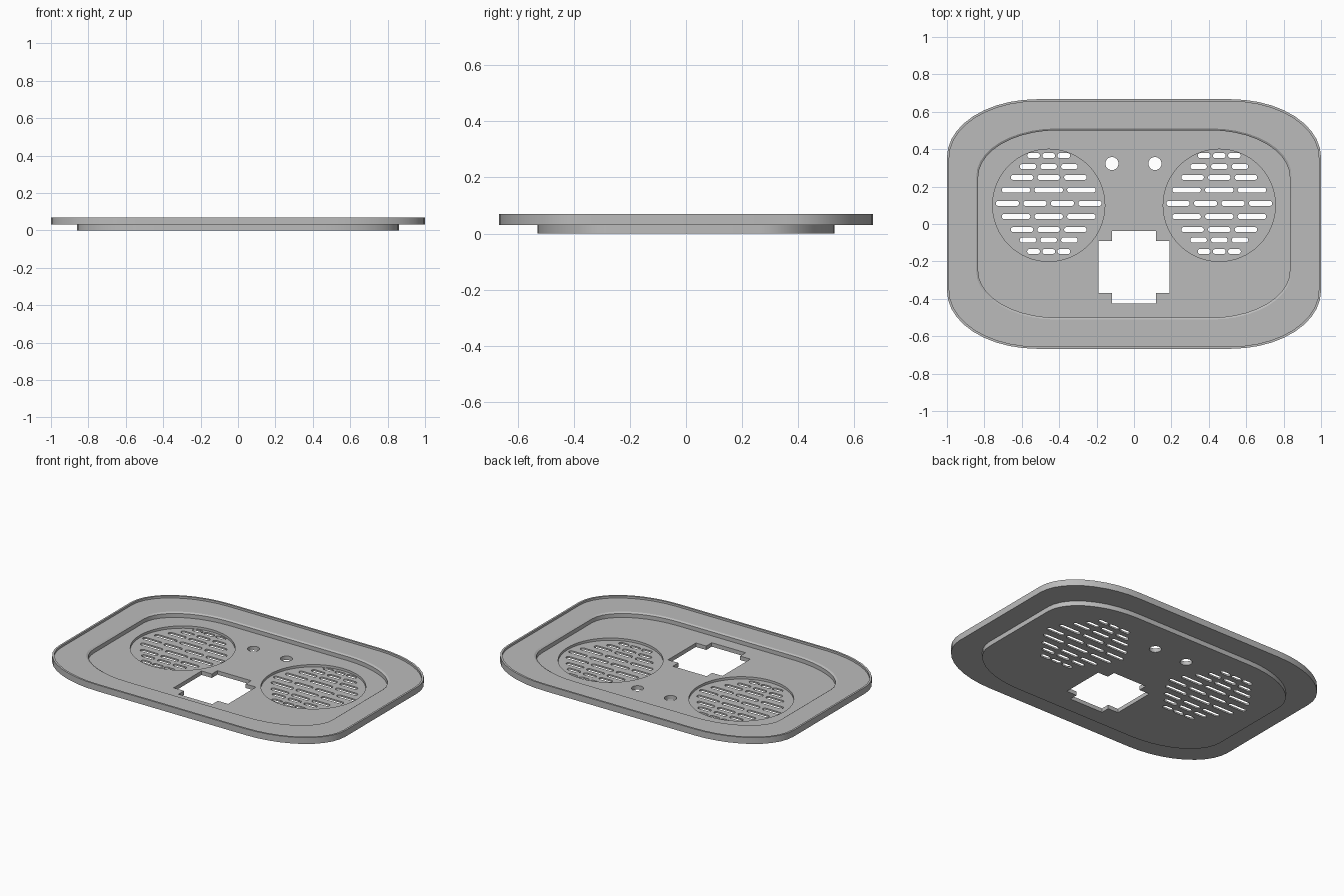
import bpy, bmesh
from math import sin, cos, pi, radians

if "Cube" in bpy.data.objects:
    bpy.data.objects.remove(bpy.data.objects["Cube"])

grey = bpy.data.materials.new("plain_grey")
grey.use_nodes = True
colour = (0.5, 0.5, 0.5, 1)
grey.diffuse_color = colour
grey.node_tree.nodes["Principled BSDF"].inputs["Base Color"].default_value = colour


def rounded(hx, hy, rx, ry, n=10, cx=0, cy=0):
    """Rounded rectangle outline with elliptical corners."""
    pts = []
    for k, (sx, sy) in enumerate([(1, 1), (-1, 1), (-1, -1), (1, -1)]):
        for i in range(n + 1):
            a = (k + i / n) * pi / 2
            pts.append((cx + sx * (hx - rx) + rx * cos(a),
                        cy + sy * (hy - ry) + ry * sin(a)))
    return pts


def circle(cx, cy, r, n):
    return [(cx + r * cos(2 * pi * i / n), cy + r * sin(2 * pi * i / n)) for i in range(n)]


def loft(bm, rings):
    """Closed solid through a list of (outline, height) rings."""
    loops = [[bm.verts.new((x, y, z)) for x, y in pts] for pts, z in rings]
    for a, b in zip(loops, loops[1:]):
        for i in range(len(a)):
            j = (i + 1) % len(a)
            bm.faces.new((a[i], a[j], b[j], b[i]))
    bm.faces.new(loops[0][::-1])
    bm.faces.new(loops[-1])


def make(name, solids):
    bm = bmesh.new()
    for rings in solids:
        loft(bm, rings)
    bmesh.ops.recalc_face_normals(bm, faces=bm.faces)
    mesh = bpy.data.meshes.new(name)
    bm.to_mesh(mesh)
    bm.free()
    mesh.materials.append(grey)
    ob = bpy.data.objects.new(name, mesh)
    bpy.context.collection.objects.link(ob)
    return ob


def prism(pts, z0, z1):
    return [(pts, z0), (pts, z1)]


# Tray body: underside step, outer rim, thin lip, ledge and sunken floor
under = rounded(0.86, 0.53, 0.44, 0.27)
outer = rounded(1.0, 0.667, 0.48, 0.31)
lip = rounded(0.988, 0.655, 0.47, 0.30)
pocket_top = rounded(0.843, 0.511, 0.43, 0.255)
pocket_low = rounded(0.833, 0.501, 0.425, 0.25)
body = make("tray_panel", [[
    (under, 0), (under, 0.03), (outer, 0.03), (outer, 0.07), (lip, 0.07),
    (lip, 0.057), (pocket_top, 0.057), (pocket_low, 0.05), (pocket_low, 0.025)]])

# Round grille recesses
grille_x, grille_y, floor_z = 0.456, 0.10, 0.01
recess = make("recess_cutter", [
    prism(circle(s * grille_x, grille_y, 0.30, 64), floor_z, 0.045) for s in (-1, 1)])

# Grille slots: (height, half span of row, number of slots)
rows = [(0.366, 0.115, 3), (0.307, 0.155, 3), (0.249, 0.203, 3), (0.182, 0.251, 3),
        (0.11, 0.283, 4), (0.04, 0.251, 3), (-0.03, 0.203, 3), (-0.086, 0.155, 3),
        (-0.147, 0.115, 3)]
holes = []
for s in (-1, 1):
    for y, span, count in rows:
        gap = 0.012 if span < 0.12 else 0.022
        half = (2 * span - gap * (count - 1)) / count / 2
        for i in range(count):
            x = s * grille_x - span + half + i * (2 * half + gap)
            holes.append(prism(rounded(half, 0.0135, 0.0134, 0.0134, 4, x, y), -0.05, 0.1))
    # Small round hole
    holes.append(prism(circle(s * 0.115 - 0.003, 0.323, 0.035, 32), -0.05, 0.1))

# Cross-shaped opening
ax, bx, ay, by, mid = 0.19, 0.118, 0.139, 0.194, -0.231
quarter = [(ax, ay), (bx, ay), (bx, by)]
cross = quarter + [(-x, y) for x, y in quarter[::-1]]
cross += [(-x, -y) for x, y in cross]
holes.append(prism([(x, y + mid) for x, y in cross], -0.05, 0.1))
through = make("hole_cutter", holes)

# Cut the recesses and openings
bpy.ops.object.select_all(action='DESELECT')
bpy.context.view_layer.objects.active = body
body.select_set(True)
for cutter in (recess, through):
    cutter.hide_render = True
    mod = body.modifiers.new("cut", 'BOOLEAN')
    mod.operation = 'DIFFERENCE'
    mod.solver = 'EXACT'
    mod.object = cutter
    bpy.ops.object.modifier_apply(modifier=mod.name)
    bpy.data.objects.remove(cutter)
bpy.ops.object.shade_smooth_by_angle(angle=radians(30))
